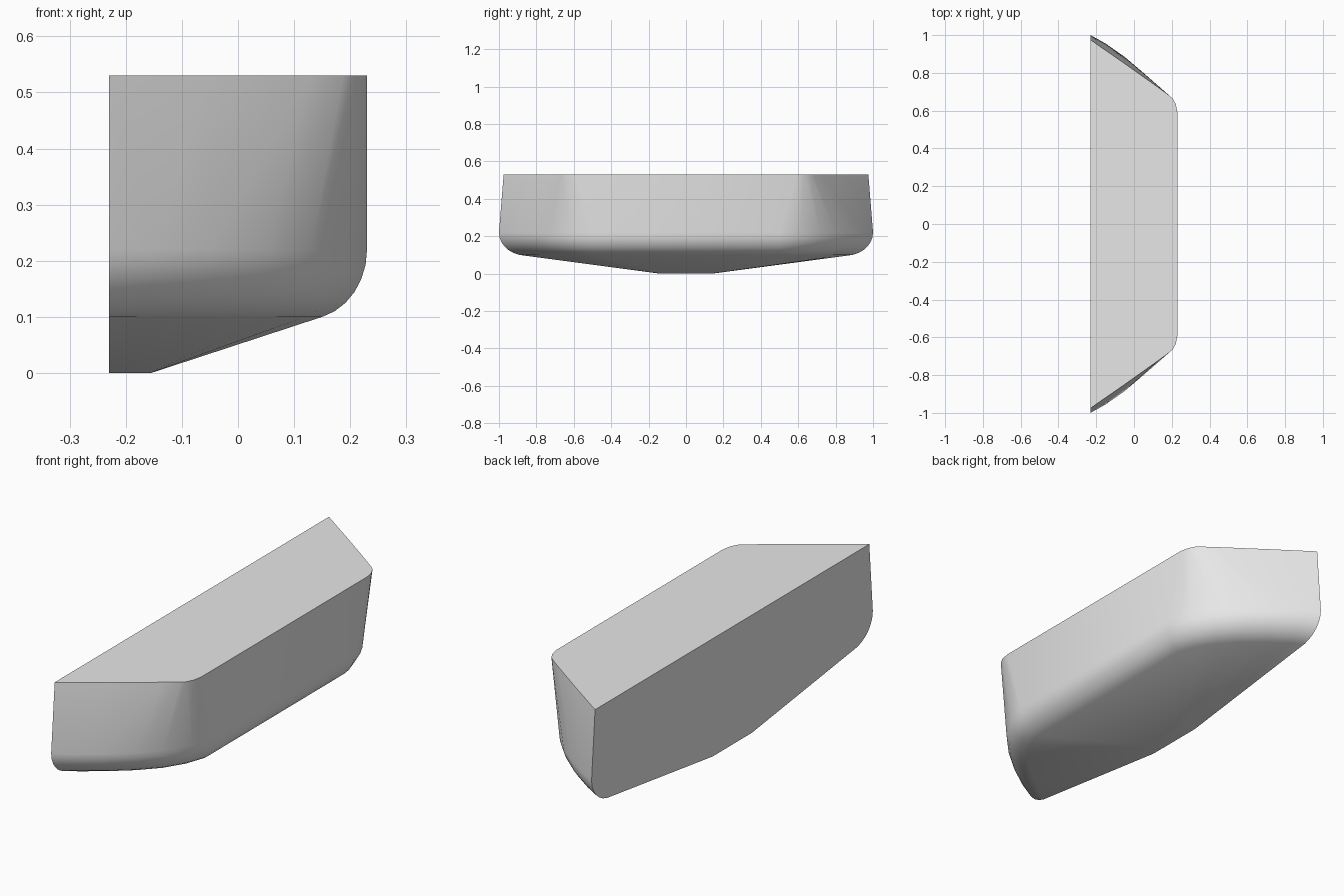
import bpy
import bmesh
import math

cube = bpy.data.objects.get("Cube")
if cube:
    bpy.data.objects.remove(cube, do_unlink=True)

# Half outlines (x, y), from the flat back edge round to the long outer side
RIM = [(-.23, .975), (-.05, .85), (.13, .722), (.187, .68), (.205, .664), (.221, .635), (.23, .59)]
BELLY = [(-.23, 1), (-.15, .955), (-.05, .885), (.05, .8), (.13, .715), (.195, .61), (.23, .5)]
CHINE = [(-.23, .89), (-.18, .855), (-.09, .79), (0, .715), (.07, .64), (.12, .56), (.15, .48)]
KEEL = [(-.23, .14), (-.18, .14), (-.17, .138), (-.164, .134), (-.16, .13), (-.157, .122), (-.155, .11)]


def blend(a, b, t):
    return [(p[0] + (q[0] - p[0]) * t, p[1] + (q[1] - p[1]) * t) for p, q in zip(a, b)]


def add_ring(bm, half, z):
    """Mirror a half outline front to back and place it at a height."""
    full = [(x, -y) for x, y in half] + [(x, y) for x, y in reversed(half)]
    return [bm.verts.new((x, y, z)) for x, y in full]


# Levels: rim, belly, quarter-ellipse fillet, then the sloping underside
levels = [(RIM, .53), (BELLY, .22)]
STEPS = 6
for i in range(1, STEPS + 1):
    a = math.radians(75) * i / STEPS
    t = (1 - math.cos(a)) / (1 - math.cos(math.radians(75)))
    drop = math.sin(a) / math.sin(math.radians(75))
    levels.append((blend(BELLY, CHINE, t), .22 - .12 * drop))
levels.append((KEEL, 0))

bm = bmesh.new()
rings = [add_ring(bm, half, z) for half, z in levels]

# Curved shell
for upper, lower in zip(rings, rings[1:]):
    for i in range(len(upper) - 1):
        bm.faces.new((upper[i], lower[i], lower[i + 1], upper[i + 1]))

# Flat top, keel and back
bm.faces.new(rings[0])
bm.faces.new(rings[-1])
bm.faces.new([r[0] for r in rings] + [r[-1] for r in reversed(rings)])
bmesh.ops.recalc_face_normals(bm, faces=bm.faces[:])

mesh = bpy.data.meshes.new("hull_block")
bm.to_mesh(mesh)
bm.free()
hull = bpy.data.objects.new("hull_block", mesh)
bpy.context.collection.objects.link(hull)

# Plain grey
grey = bpy.data.materials.new("light_grey")
grey.use_nodes = True
color = (.8, .8, .8, 1)
grey.diffuse_color = color
for node in grey.node_tree.nodes:
    if node.type == "BSDF_PRINCIPLED":
        node.inputs["Base Color"].default_value = color
mesh.materials.append(grey)

bpy.ops.object.select_all(action="DESELECT")
hull.select_set(True)
bpy.context.view_layer.objects.active = hull
bpy.ops.object.shade_smooth_by_angle(angle=math.radians(40))
